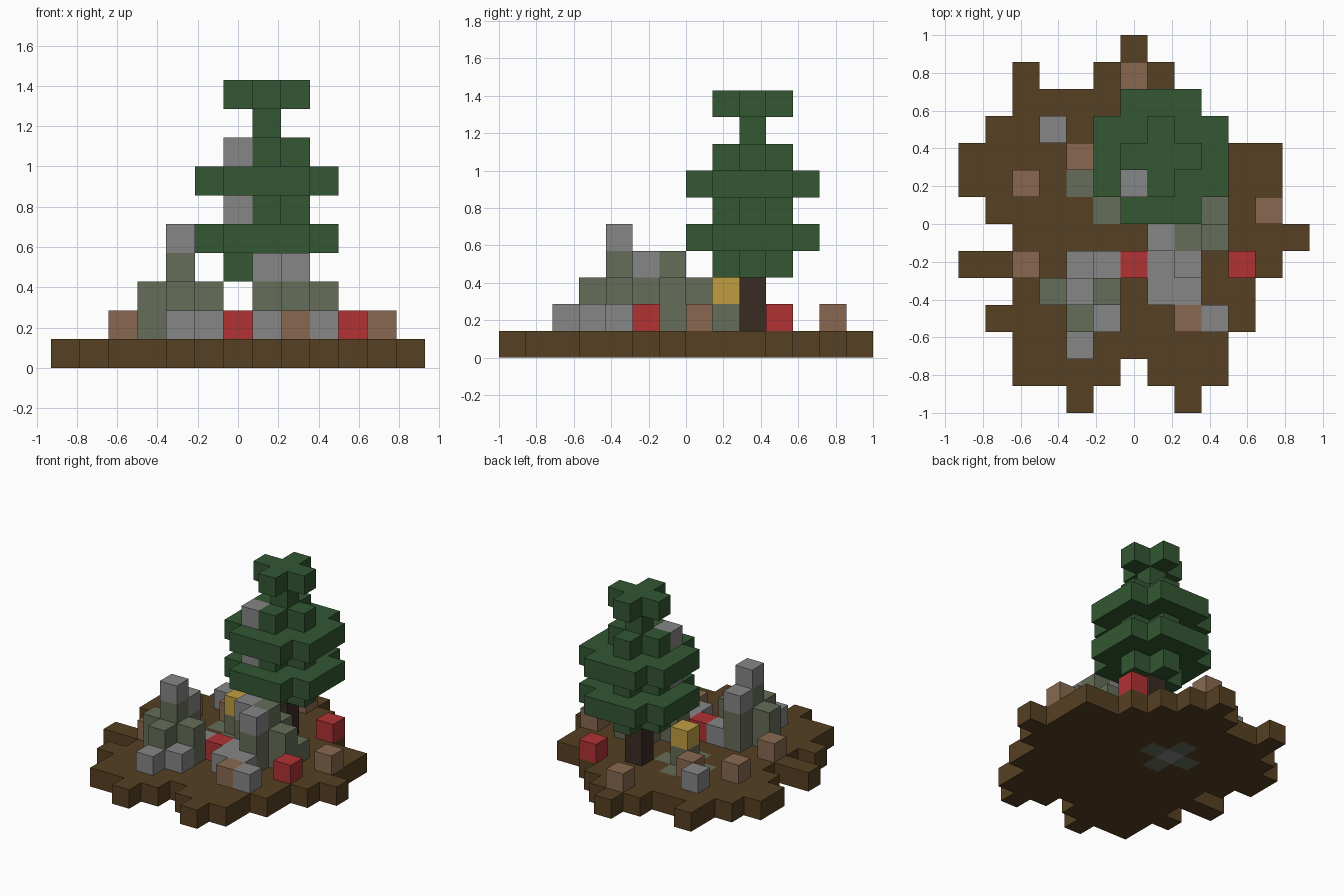
import bpy, bmesh
from mathutils import Vector

old = bpy.data.objects.get("Cube")
if old:
    bpy.data.objects.remove(old, do_unlink=True)

U = 1 / 7  # block size


def material(name, rgb):
    lin = [((c / 255 + 0.055) / 1.055) ** 2.4 for c in rgb] + [1]
    m = bpy.data.materials.new(name)
    m.use_nodes = True
    m.diffuse_color = lin
    m.node_tree.nodes["Principled BSDF"].inputs["Base Color"].default_value = lin
    return m


soil = material("soil brown", (86, 64, 34))
leaf = material("leaf green", (51, 87, 51))
stone = material("stone grey", (134, 134, 134))
moss = material("mossy stone", (101, 109, 88))
red = material("red", (176, 50, 52))
tan = material("tan", (137, 105, 80))
gold = material("gold", (192, 158, 66))
bark = material("dark bark", (58, 44, 36))

STEPS = [Vector(s) for s in
         ((1, 0, 0), (-1, 0, 0), (0, 1, 0), (0, -1, 0), (0, 0, 1), (0, 0, -1))]


def blocks(name, mat, cells):
    """Shell around a set of grid cells, without the faces between neighbours."""
    cells = set(cells)
    bm = bmesh.new()
    for cell in cells:
        centre = Vector((cell[0], cell[1] + 0.5, cell[2] + 0.5))
        for n in STEPS:
            if tuple(int(a + b) for a, b in zip(cell, n)) in cells:
                continue
            a = Vector((n.y, n.z, n.x))
            b = n.cross(a)
            corners = [centre + (n + a * p + b * q) / 2
                       for p, q in ((-1, -1), (1, -1), (1, 1), (-1, 1))]
            bm.faces.new([bm.verts.new(c * U) for c in corners])
    bmesh.ops.remove_doubles(bm, verts=bm.verts, dist=0.001)
    mesh = bpy.data.meshes.new(name)
    bm.to_mesh(mesh)
    bm.free()
    mesh.materials.append(mat)
    ob = bpy.data.objects.new(name, mesh)
    bpy.context.collection.objects.link(ob)
    return ob


def column(x, y, low, high):
    return [(x, y, z) for z in range(low, high + 1)]


def disc(x, y, z, reach, limit):
    """Square layer with its far corners trimmed away."""
    r = range(-reach, reach + 1)
    return [(x + i, y + j, z) for i in r for j in r if abs(i) + abs(j) <= limit]


# Fountain set into the ground, with a lamp on its pillar
basin = disc(-1, 1, 0, 1, 1)
middle = (-1, 1, 0)
blocks("basin_rim", moss, [c for c in basin if c != middle])
blocks("basin_middle", stone, [middle])
blocks("lamp_pillar", moss, [(-1, 1, 1)])
blocks("lamp", gold, [(-1, 1, 2)])

# Ragged island: runs of blocks for each row, back to front
rows = {6: [(0, 0)], 5: [(-4, -4), (-1, 1)], 4: [(-4, 2)], 3: [(-5, 3)],
        2: [(-6, 5)], 1: [(-6, 5)], 0: [(-5, 5)], -1: [(-4, 6)],
        -2: [(-6, 5)], -3: [(-4, 4)], -4: [(-5, 4)], -5: [(-4, 3)],
        -6: [(-4, -1), (1, 3)], -7: [(-2, -2), (2, 2)]}
ground = [(x, y, 0) for y, runs in rows.items()
          for a, b in runs for x in range(a, b + 1)]
blocks("island", soil, set(ground) - set(basin))

# Tree: trunk, then alternating narrow and wide leaf layers
blocks("trunk", bark, column(1, 2, 1, 2))
leaves = [(1, 2, 8)]
for z in (3, 5, 7, 9):
    leaves += disc(1, 2, z, 1, 1)
for z in (4, 6):
    leaves += disc(1, 2, z, 2, 3)
blocks("leaves", leaf, leaves)
for z in (5, 7):
    blocks("tree_ornament", stone, [(0, 1, z)])

# Left ruin: mossy tower with four buttresses and stone caps
blocks("left_ruin", moss, column(-2, -3, 1, 3) + column(-3, -3, 1, 2)
       + column(-1, -3, 1, 2) + column(-2, -4, 1, 2) + column(-2, -2, 1, 2))
blocks("left_ruin_caps", stone, [(-2, -3, 4), (-2, -2, 3)])

# Right ruin
blocks("right_ruin", moss, column(2, -1, 1, 3) + column(3, -1, 1, 2)
       + column(2, 0, 1, 2) + column(1, -1, 1, 2) + column(2, -2, 1, 2)
       + [(3, 0, 1)])
blocks("right_ruin_caps", stone, [(1, -1, 3), (2, -2, 3)])

# Loose blocks scattered on the ground
scatter = {
    "rubble": (stone, [(-2, -5), (-1, -4), (-1, -2), (1, -2), (1, -3), (2, -3),
                       (3, -4), (-3, 3)]),
    "red_block": (red, [(0, -2), (4, -2), (3, 3)]),
    "tan_block": (tan, [(-4, -2), (-4, 1), (-2, 2), (0, 5), (5, 0), (2, -4)]),
}
for name, (mat, spots) in scatter.items():
    for x, y in spots:
        blocks(name, mat, [(x, y, 1)])
